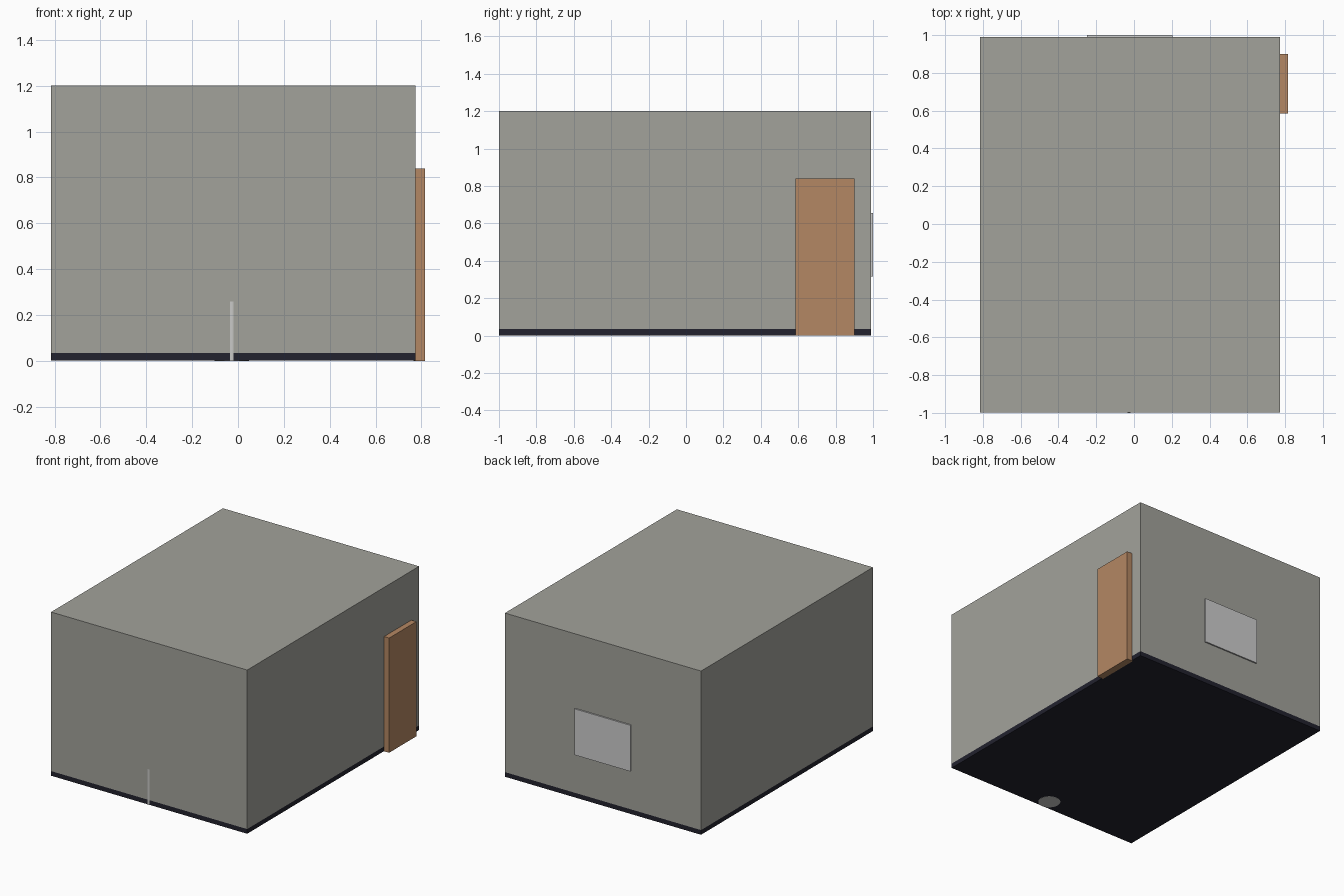
import bpy, bmesh, math
from mathutils import Vector

if "Cube" in bpy.data.objects:
    bpy.data.objects.remove(bpy.data.objects["Cube"])


def material(name, rgb):
    m = bpy.data.materials.new(name)
    lin = [((c / 255 + 0.055) / 1.055) ** 2.4 for c in rgb]
    m.diffuse_color = (*lin, 1)
    m.use_nodes = True
    m.node_tree.nodes["Principled BSDF"].inputs["Base Color"].default_value = m.diffuse_color
    return m


WALL = material("wall grey", (162, 162, 155))
FLOOR = material("dark floor", (34, 34, 46))
WOOD = material("door wood", (180, 135, 99))
WHITE = material("panel white", (205, 205, 205))
METAL = material("bin grey", (200, 200, 198))


def finish(bm, name, mat):
    bmesh.ops.recalc_face_normals(bm, faces=bm.faces[:])
    me = bpy.data.meshes.new(name)
    bm.to_mesh(me)
    bm.free()
    me.materials.append(mat)
    ob = bpy.data.objects.new(name, me)
    bpy.context.collection.objects.link(ob)
    return ob


def box(name, x, y, z, mat, open_bottom=False):
    lo, hi = Vector((x[0], y[0], z[0])), Vector((x[1], y[1], z[1]))
    bm = bmesh.new()
    bmesh.ops.create_cube(bm, size=1)
    bmesh.ops.scale(bm, vec=hi - lo, verts=bm.verts)
    bmesh.ops.translate(bm, vec=(lo + hi) / 2, verts=bm.verts)
    if open_bottom:
        bm.normal_update()
        low = [f for f in bm.faces if f.normal.z < -0.5]
        bmesh.ops.delete(bm, geom=low, context='FACES_ONLY')
    return finish(bm, name, mat)


X, Y = (-0.815, 0.774), (-0.9992, 0.99)

# Hollow room shell standing on a dark floor slab
walls = box("room_walls", X, Y, (0.035, 1.2), WALL, open_bottom=True)
shell = walls.modifiers.new("wall_thickness", 'SOLIDIFY')
shell.thickness = 0.01
shell.offset = -1
box("floor", X, Y, (0.001, 0.035), FLOOR)

# Door on the right wall, flat panel on the back wall
box("door", (0.765, 0.815), (0.585, 0.9), (0, 0.84), WOOD)
box("wall_panel", (-0.249, 0.205), (0.985, 1.0), (0.317, 0.655), WHITE)

# Round bin against the front wall, just poking through wall and floor
bm = bmesh.new()
bmesh.ops.create_cone(bm, cap_ends=True, segments=32, radius1=0.075,
                      radius2=0.075, depth=0.26)
bmesh.ops.translate(bm, vec=(-0.027, -0.925, 0.13), verts=bm.verts)
finish(bm, "bin", METAL)
